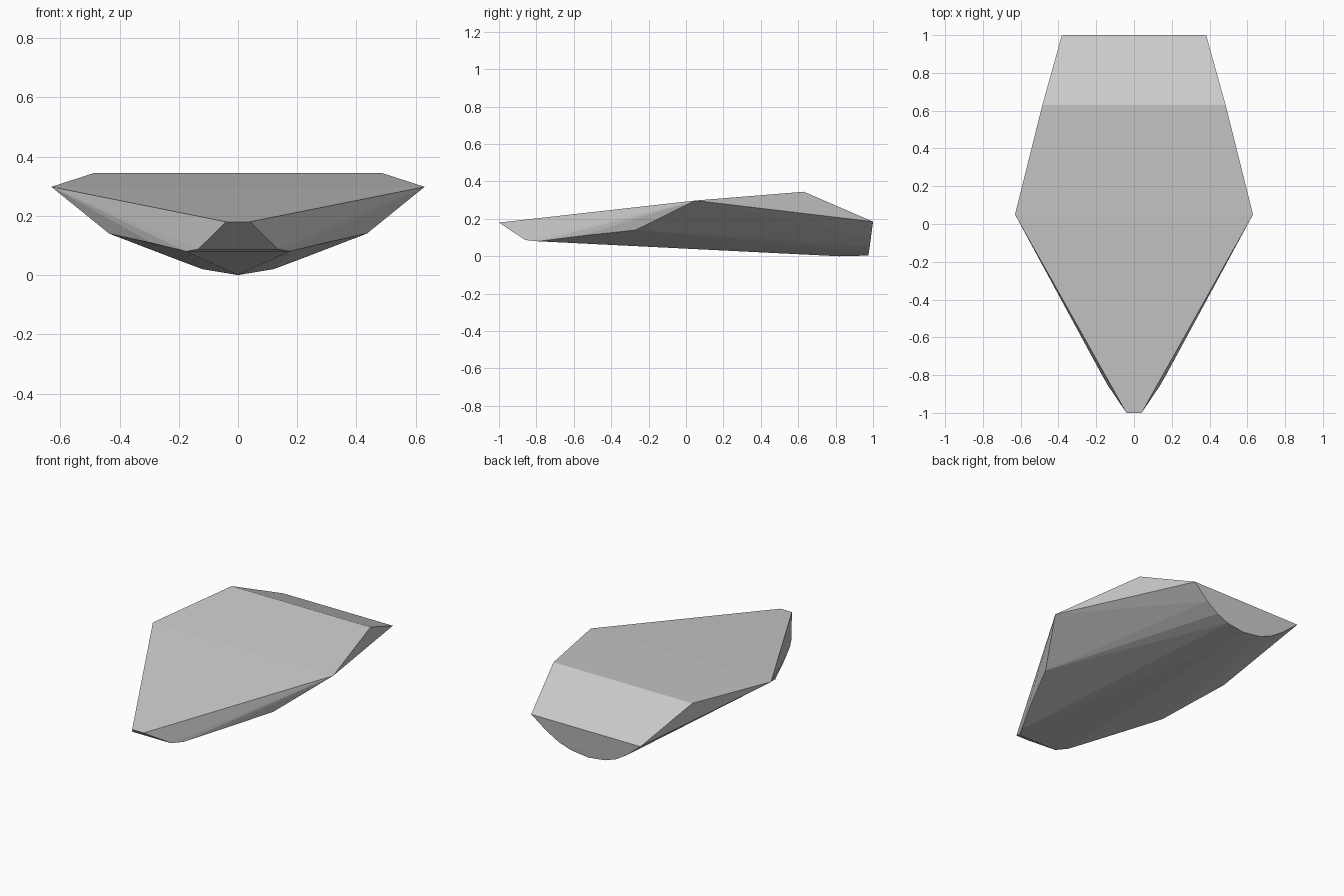
import bpy, bmesh

if "Cube" in bpy.data.objects:
    bpy.data.objects.remove(bpy.data.objects["Cube"])

# Half outlines, mirrored across x = 0
deck = [(0.04, -1.0, 0.18), (0.63, 0.05, 0.298), (0.485, 0.63, 0.345), (0.382, 1.0, 0.185)]
chine = [(0.135, -0.86, 0.087), (0.175, -0.79, 0.08), (0.29, -0.57, 0.108),
         (0.435, -0.27, 0.14), (0.49, -0.17, 0.185), (0.55, -0.07, 0.235)]
transom = [(0.28, 0.988, 0.10), (0.20, 0.982, 0.05), (0.12, 0.977, 0.02)]
keel = [(0, 0.975, 0.004), (0, 0.82, 0.0)]

# Faceted hull: skin the outlines with a convex surface
bm = bmesh.new()
for x, y, z in deck + chine + transom:
    for side in (-1, 1):
        bm.verts.new((side * x, y, z))
for point in keel:
    bm.verts.new(point)
result = bmesh.ops.convex_hull(bm, input=bm.verts[:])
loose = [v for v in bm.verts if not v.link_faces]
bmesh.ops.delete(bm, geom=loose, context='VERTS')
bmesh.ops.dissolve_limit(bm, angle_limit=0.015, verts=bm.verts[:], edges=bm.edges[:])
bmesh.ops.recalc_face_normals(bm, faces=bm.faces[:])

mesh = bpy.data.meshes.new("faceted_hull")
bm.to_mesh(mesh)
bm.free()
hull = bpy.data.objects.new("faceted_hull", mesh)
bpy.context.collection.objects.link(hull)
